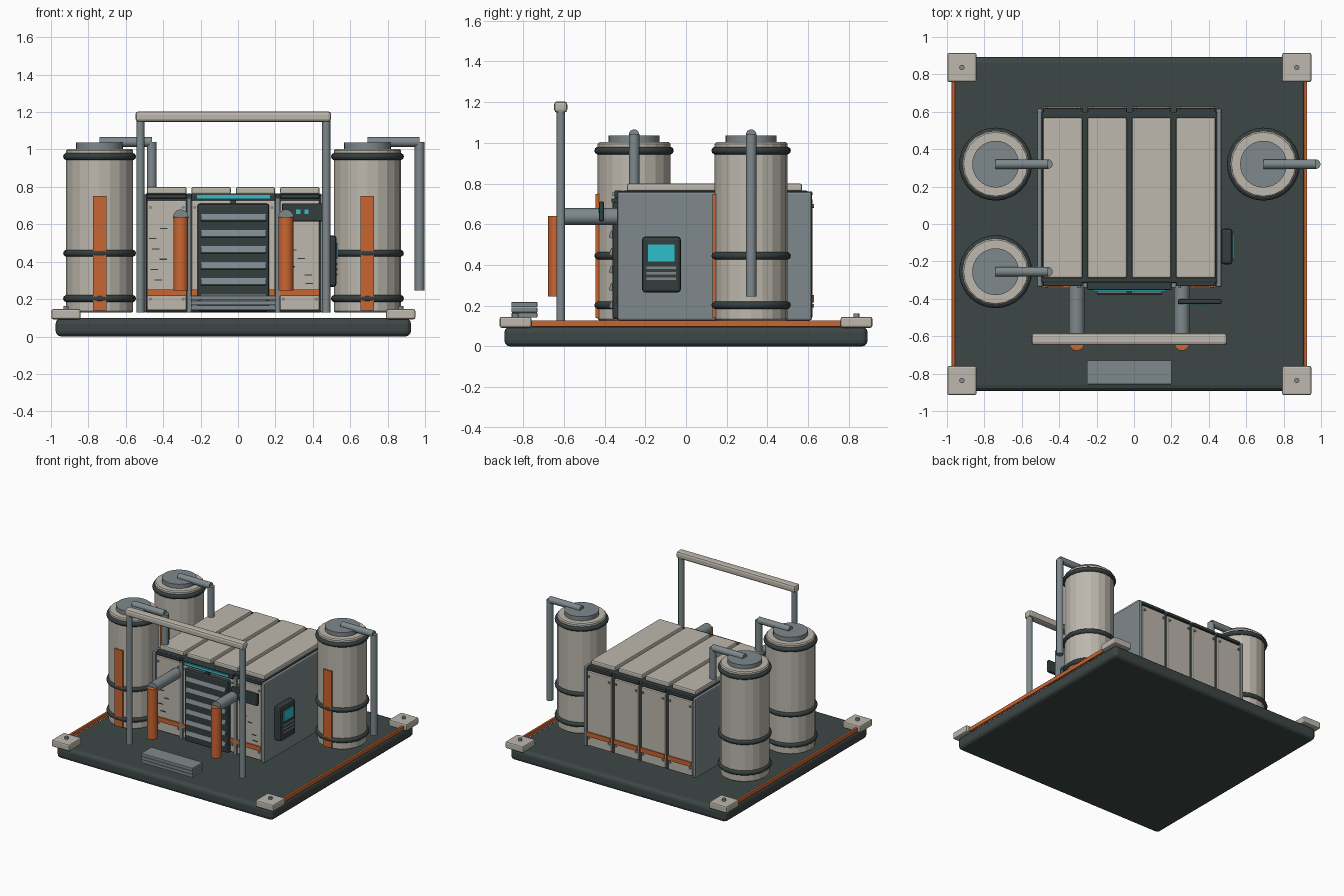
import bpy, bmesh, random
from mathutils import Vector, Matrix
from math import radians

default = bpy.data.objects.get("Cube")
if default:
    bpy.data.objects.remove(default)


def material(name, r, g, b):
    m = bpy.data.materials.new(name)
    m.use_nodes = True
    m.diffuse_color = (r, g, b, 1)
    m.node_tree.nodes["Principled BSDF"].inputs["Base Color"].default_value = (r, g, b, 1)
    return m


BEIGE = material("warm beige paint", 0.51, 0.48, 0.42)
DECK = material("dark slate", 0.047, 0.063, 0.061)
TRIM = material("charcoal trim", 0.036, 0.048, 0.048)
STEEL = material("blue grey steel", 0.21, 0.25, 0.265)
ORANGE = material("safety orange", 0.59, 0.13, 0.03)
TEAL = material("teal glow", 0.026, 0.53, 0.6)
CX = -0.025      # centre line of the machine
FLOOR = 0.128    # underside of the mounted equipment


def add(name, bm, mat, bevel=0, segments=2):
    mesh = bpy.data.meshes.new(name)
    bm.to_mesh(mesh)
    bm.free()
    mesh.materials.append(mat)
    ob = bpy.data.objects.new(name, mesh)
    bpy.context.collection.objects.link(ob)
    if bevel:
        mod = ob.modifiers.new("rounded edges", "BEVEL")
        mod.width, mod.segments = bevel, segments
        mod.limit_method = "ANGLE"
    return ob


def box(name, x, y, z, mat, bevel=0, segments=2):
    """Box from its (low, high) range on each axis."""
    bm = bmesh.new()
    bmesh.ops.create_cube(bm, size=1)
    size = Vector((x[1] - x[0], y[1] - y[0], z[1] - z[0]))
    bmesh.ops.scale(bm, vec=size, verts=bm.verts)
    bmesh.ops.translate(bm, vec=(sum(x) / 2, sum(y) / 2, sum(z) / 2), verts=bm.verts)
    return add(name, bm, mat, bevel, segments)


def rod(name, start, end, radius, mat, sides=24, smooth=True, bevel=0):
    """Cylinder between two points."""
    a, b = Vector(start), Vector(end)
    axis = b - a
    bm = bmesh.new()
    bmesh.ops.create_cone(bm, cap_ends=True, segments=sides, radius1=radius,
                          radius2=radius, depth=axis.length)
    for f in bm.faces:
        f.smooth = smooth and len(f.verts) == 4
    turn = axis.to_track_quat("Z", "Y").to_matrix().to_4x4()
    bm.transform(Matrix.Translation((a + b) / 2) @ turn)
    return add(name, bm, mat, bevel, 1)


def ring(name, centre, major, minor, mat):
    bpy.ops.mesh.primitive_torus_add(location=centre, major_radius=major, minor_radius=minor,
                                     major_segments=32, minor_segments=10)
    ob = bpy.context.object
    ob.name = name
    ob.data.materials.append(mat)
    bpy.ops.object.shade_smooth()


# Base deck with corner pads and side rails
box("base_deck", (CX - 0.95, CX + 0.95), (-0.892, 0.892), (0, 0.098), DECK, 0.03, 3)
for sx in (-1, 1):
    for sy in (-1, 1):
        px, py = CX + sx * 0.895, sy * 0.837
        box("corner_pad", (px - 0.078, px + 0.078), (py - 0.078, py + 0.078),
            (0.092, 0.146), BEIGE, 0.01)
        rod("pad_bolt", (px, py, 0.14), (px, py, 0.163), 0.014, STEEL, 12)
    rx = CX + sx * 0.941
    box("side_rail", (rx - 0.009, rx + 0.009), (-0.84, 0.84), (0.096, 0.128), ORANGE, 0.004)

# Main housing
box("housing_core", (CX - 0.47, CX + 0.47), (-0.315, 0.6), (FLOOR, 0.765), TRIM, 0.008)
for s in (-1, 1):
    px = CX + s * 0.479
    box("side_panel", (px - 0.015, px + 0.015), (-0.338, 0.618), (FLOOR, 0.76), STEEL, 0.01)
for i in range(4):
    px = CX + (i - 1.5) * 0.237
    span = (px - 0.105, px + 0.105)
    box("roof_panel", span, (-0.29, 0.57), (0.76, 0.8), BEIGE, 0.01)
    for name, ya, yb, out in (("front", -0.332, -0.3, -1), ("back", 0.595, 0.62, 1)):
        box(name + "_panel", span, (ya, yb), (0.14, 0.728), BEIGE, 0.006)
        box(name + "_panel_cap", span, (ya, yb), (0.738, 0.762), TRIM, 0.005)
        face = ya if out < 0 else yb
        box(name + "_stripe", span, sorted((face, face + out * 0.009)), (0.216, 0.252), ORANGE)
        for bx in (px - 0.088, px + 0.088):
            for bz in (0.2, 0.69):
                rod("panel_bolt", (bx, face, bz), (bx, face + out * 0.008, bz), 0.009, STEEL, 10)
for px in (CX - 0.237, CX + 0.237):
    box("front_divider", (px - 0.012, px + 0.012), (-0.34, -0.3), (FLOOR, 0.74), STEEL)

# Scuff marks on the outer front panels
random.seed(4)
for side in (-1, 1):
    for i in range(7):
        mx = CX + side * 0.356 + random.uniform(-0.085, 0.085)
        mz = 0.3 + i * 0.055 if side < 0 else 0.28 + i * 0.045
        box("scuff_mark", (mx - 0.02, mx + 0.02), (-0.335, -0.33), (mz, mz + 0.006), TRIM)

# Louvred intake door and light bar
box("intake_door", (CX - 0.192, CX + 0.192), (-0.362, -0.32), (0.135, 0.71), TRIM, 0.012)
for i in range(6):
    z = 0.635 - i * 0.086
    slat = box("door_slat", (CX - 0.174, CX + 0.174), (-0.012, 0.012), (-0.018, 0.018), STEEL)
    slat.location = (0, -0.362, z)
    slat.rotation_euler.x = radians(-18)
box("door_latch", (CX - 0.015, CX + 0.015), (-0.365, -0.33), (0.708, 0.726), TRIM)
box("light_bar_mount", (CX - 0.225, CX + 0.225), (-0.352, -0.31), (0.727, 0.765), TRIM, 0.005)
box("light_bar", (CX - 0.195, CX + 0.195), (-0.36, -0.35), (0.739, 0.757), TEAL)

# Status plate in front of the right-hand front panel
box("status_plate", (0.235, 0.468), (-0.428, -0.402), (0.615, 0.712), TRIM, 0.008)
for px in (0.322, 0.367):
    box("status_light", (px - 0.011, px + 0.011), (-0.433, -0.427), (0.656, 0.678), TEAL)

# Control console on the left flank
box("console", (0.465, 0.527), (-0.216, -0.025), (0.265, 0.54), TRIM, 0.016)
box("console_screen", (0.525, 0.534), (-0.186, -0.057), (0.417, 0.5), TEAL)
for z in (0.387, 0.36, 0.332):
    box("console_key_bar", (0.525, 0.532), (-0.193, -0.048), (z - 0.006, z + 0.006), STEEL)

# Intake pipes with downward nozzles
for s in (-1, 1):
    px = CX + s * 0.281
    rod("intake_pipe", (px, -0.3, 0.638), (px, -0.637, 0.638), 0.041, STEEL)
    rod("nozzle", (px, -0.637, 0.245), (px, -0.637, 0.64), 0.04, ORANGE)

# Overhead gantry
for s in (-1, 1):
    px = CX + s * 0.497
    rod("gantry_post", (px, -0.615, FLOOR), (px, -0.615, 1.16), 0.022, STEEL)
box("gantry_beam", (CX - 0.523, CX + 0.523), (-0.648, -0.583), (1.148, 1.204), BEIGE, 0.016)

# Entry step of three stacked treads
for i in range(3):
    z = 0.142 + i * 0.026
    box("step_tread", (CX - 0.226, CX + 0.226), (-0.857, -0.73), (z, z + 0.024), STEEL, 0.003)

# Storage tanks
for tx, ty in ((-0.74, 0.32), (-0.74, -0.255), (0.692, 0.32)):
    rod("tank_body", (tx, ty, FLOOR), (tx, ty, 1.003), 0.179, BEIGE, 20, False, 0.008)
    rod("tank_cap", (tx, ty, 0.99), (tx, ty, 1.036), 0.125, STEEL, 32)
    for z in (0.203, 0.445, 0.962):
        ring("tank_band", (tx, ty, z), 0.176, 0.019, TRIM)
    box("tank_stripe", (tx - 0.036, tx + 0.036), (ty - 0.189, ty - 0.165), (0.14, 0.75), ORANGE)
    end = tx + 0.279
    rod("tank_top_pipe", (tx, ty, 1.04), (end, ty, 1.04), 0.026, STEEL, 16)
    rod("tank_down_pipe", (end, ty, 0.245), (end, ty, 1.04), 0.026, STEEL, 16)
